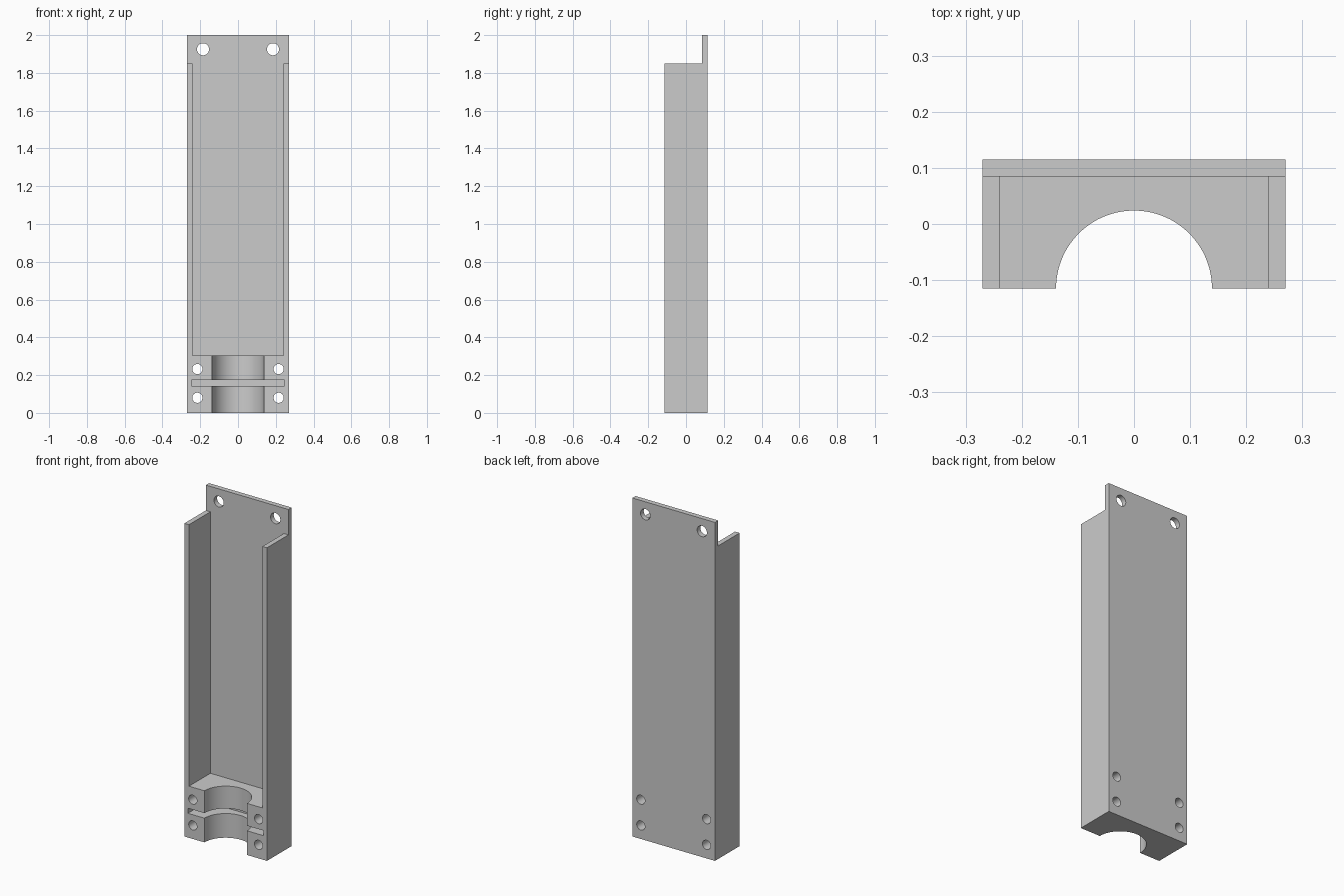
import bpy
import bmesh
import math
from mathutils import Vector

if "Cube" in bpy.data.objects:
    bpy.data.objects.remove(bpy.data.objects["Cube"], do_unlink=True)

FRONT = -0.115
XS = (-0.27, -0.24, 0.24, 0.27)      # wall, inside, wall
YS = (FRONT, 0.085, 0.115)           # front depth, back plate
ZS = (0, 0.305, 1.85, 2)             # clamp block, channel, mounting tab

grey = bpy.data.materials.new("light grey")
grey.use_nodes = True
grey.diffuse_color = (0.6, 0.6, 0.6, 1)
grey.node_tree.nodes["Principled BSDF"].inputs["Base Color"].default_value = (0.6, 0.6, 0.6, 1)


def solid(i, j, k):
    """Tell whether a cell of the bracket's layout is filled."""
    if not (0 <= i < 3 and 0 <= j < 2 and 0 <= k < 3):
        return False
    back_plate, clamp_block, side_wall = j == 1, k == 0, i != 1 and k == 1
    return back_plate or clamp_block or side_wall


def build_bracket():
    """Skin the filled cells with their outer faces only."""
    bm = bmesh.new()
    cells = [(i, j, k) for i in range(3) for j in range(2) for k in range(3) if solid(i, j, k)]
    for cell in cells:
        for axis in range(3):
            for step in (0, 1):
                beside = list(cell)
                beside[axis] += 2 * step - 1
                if solid(*beside):
                    continue
                u, v = (axis + 1) % 3, (axis + 2) % 3
                corners = []
                for du, dv in ((0, 0), (1, 0), (1, 1), (0, 1)):
                    c = list(cell)
                    c[axis] += step
                    c[u] += du
                    c[v] += dv
                    corners.append(bm.verts.new(Vector((XS[c[0]], YS[c[1]], ZS[c[2]]))))
                bm.faces.new(corners if step else corners[::-1])
    bmesh.ops.remove_doubles(bm, verts=bm.verts, dist=0.0001)
    bmesh.ops.dissolve_limit(bm, angle_limit=0.01, verts=bm.verts, edges=bm.edges)
    bmesh.ops.recalc_face_normals(bm, faces=bm.faces)
    mesh = bpy.data.meshes.new("bracket")
    bm.to_mesh(mesh)
    bm.free()
    mesh.materials.append(grey)
    ob = bpy.data.objects.new("bracket", mesh)
    bpy.context.collection.objects.link(ob)
    return ob


def cut(target, cutter):
    cutter.data.materials.append(grey)
    bpy.context.view_layer.objects.active = target
    mod = target.modifiers.new("cut", 'BOOLEAN')
    mod.operation, mod.solver, mod.object = 'DIFFERENCE', 'EXACT', cutter
    bpy.ops.object.modifier_apply(modifier=mod.name)
    bpy.data.objects.remove(cutter, do_unlink=True)


def cylinder(radius, location, rotation, sides):
    bpy.ops.mesh.primitive_cylinder_add(
        vertices=sides, radius=radius, depth=1, location=location, rotation=rotation)
    return bpy.context.object


bracket = build_bracket()

# Half-round cradle through the clamp block
cut(bracket, cylinder(0.139, (0, FRONT, 0), (0, 0, math.pi / 96), 96))

# Strap slot across the block
bpy.ops.mesh.primitive_cube_add(size=1, location=(0, -0.07, 0.158))
strap_slot = bpy.context.object
strap_slot.scale = (0.494, 0.26, 0.03)
cut(bracket, strap_slot)

# Screw holes, mirrored left and right
for x, z, radius in ((0.185, 1.925, 0.032), (0.215, 0.08, 0.027), (0.215, 0.232, 0.027)):
    for side in (-1, 1):
        cut(bracket, cylinder(radius, (side * x, 0, z), (math.pi / 2, 0, 0), 32))

bpy.ops.object.select_all(action='DESELECT')
bracket.select_set(True)
bpy.context.view_layer.objects.active = bracket
bpy.ops.object.shade_smooth_by_angle(angle=math.radians(30))
